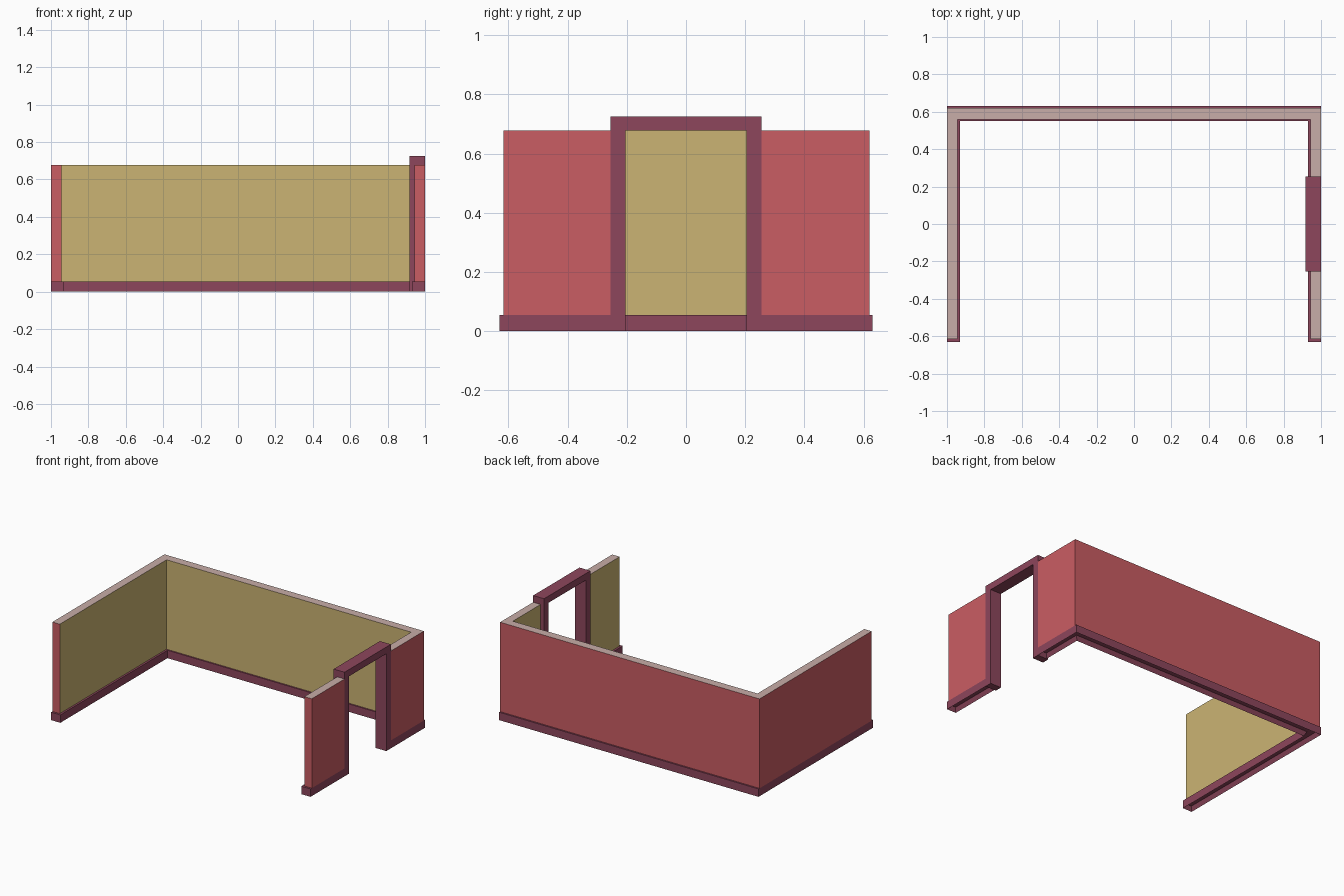
import bpy, bmesh
from mathutils import Vector

if "Cube" in bpy.data.objects:
    bpy.data.objects.remove(bpy.data.objects["Cube"])


def material(name, rgb):
    """Flat colour given as 0-255 sRGB, stored linear."""
    lin = [((c / 255 + 0.055) / 1.055) ** 2.4 for c in rgb]
    m = bpy.data.materials.new(name)
    m.diffuse_color = (*lin, 1)
    m.use_nodes = True
    m.node_tree.nodes["Principled BSDF"].inputs["Base Color"].default_value = m.diffuse_color
    return m


RED = material("red_outside", (202, 93, 99))
YELLOW = material("yellow_inside", (203, 180, 115))
PINK = material("pale_pink_top", (200, 173, 168))
PURPLE = material("purple_trim", (141, 70, 92))


def prism(outline, offset):
    """Closed outline of 3D points extruded along offset."""
    bm = bmesh.new()
    face = bm.faces.new([bm.verts.new(p) for p in outline])
    out = bmesh.ops.extrude_face_region(bm, geom=[face], use_keep_orig=True)
    new = [v for v in out["geom"] if isinstance(v, bmesh.types.BMVert)]
    bmesh.ops.translate(bm, verts=new, vec=Vector(offset))
    bmesh.ops.recalc_face_normals(bm, faces=bm.faces)
    return bm


def finish(bm, name, mats):
    mesh = bpy.data.meshes.new(name)
    bm.to_mesh(mesh)
    bm.free()
    for m in mats:
        mesh.materials.append(m)
    obj = bpy.data.objects.new(name, mesh)
    bpy.context.collection.objects.link(obj)


def plans(inner_x, inner_y, back_y, front_y):
    """Floor plans: U-shaped main run, and the short run in front of the door."""
    d = DOOR
    main = [(-1, front_y), (inner_x * -1, front_y), (-inner_x, inner_y), (inner_x, inner_y),
            (inner_x, d), (1, d), (1, back_y), (-1, back_y)]
    short = [(inner_x, front_y), (1, front_y), (1, -d), (inner_x, -d)]
    return {"main": main, "front_right": short}


DOOR, OPENING = 0.255, 0.205
BASE, WALL_TOP, FRAME_TOP = 0.055, 0.678, 0.725

# Walls: red outside, yellow towards the room, pale top edge
for part, plan in plans(0.943, 0.56, 0.619, -0.616).items():
    bm = prism([(x, y, BASE) for x, y in plan], (0, 0, WALL_TOP - BASE))
    for f in bm.faces:
        n, c = f.normal, f.calc_center_median()
        if n.z > 0.5:
            f.material_index = 2
        elif n.x * c.x < -0.1 or (n.y < -0.5 and c.y > 0.5):
            f.material_index = 1
    finish(bm, part + "_wall", [RED, YELLOW, PINK])

# Baseboards, with a shallow channel underneath
for part, plan in plans(0.929, 0.55, 0.63, -0.63).items():
    bm = prism([(x, y, 0) for x, y in plan], (0, 0, BASE))
    bottom = min(bm.faces, key=lambda f: f.calc_center_median().z)
    bmesh.ops.inset_region(bm, faces=[bottom], thickness=0.013, use_even_offset=True)
    bmesh.ops.translate(bm, verts=bottom.verts[:], vec=Vector((0, 0, 0.03)))
    finish(bm, part + "_baseboard", [PURPLE])

# Door frame: two posts and a lintel as one profile
profile = [(-DOOR, 0), (-OPENING, 0), (-OPENING, WALL_TOP), (OPENING, WALL_TOP),
           (OPENING, 0), (DOOR, 0), (DOOR, FRAME_TOP), (-DOOR, FRAME_TOP)]
finish(prism([(0.916, y, z) for y, z in profile], (0.084, 0, 0)), "door_frame", [PURPLE])
